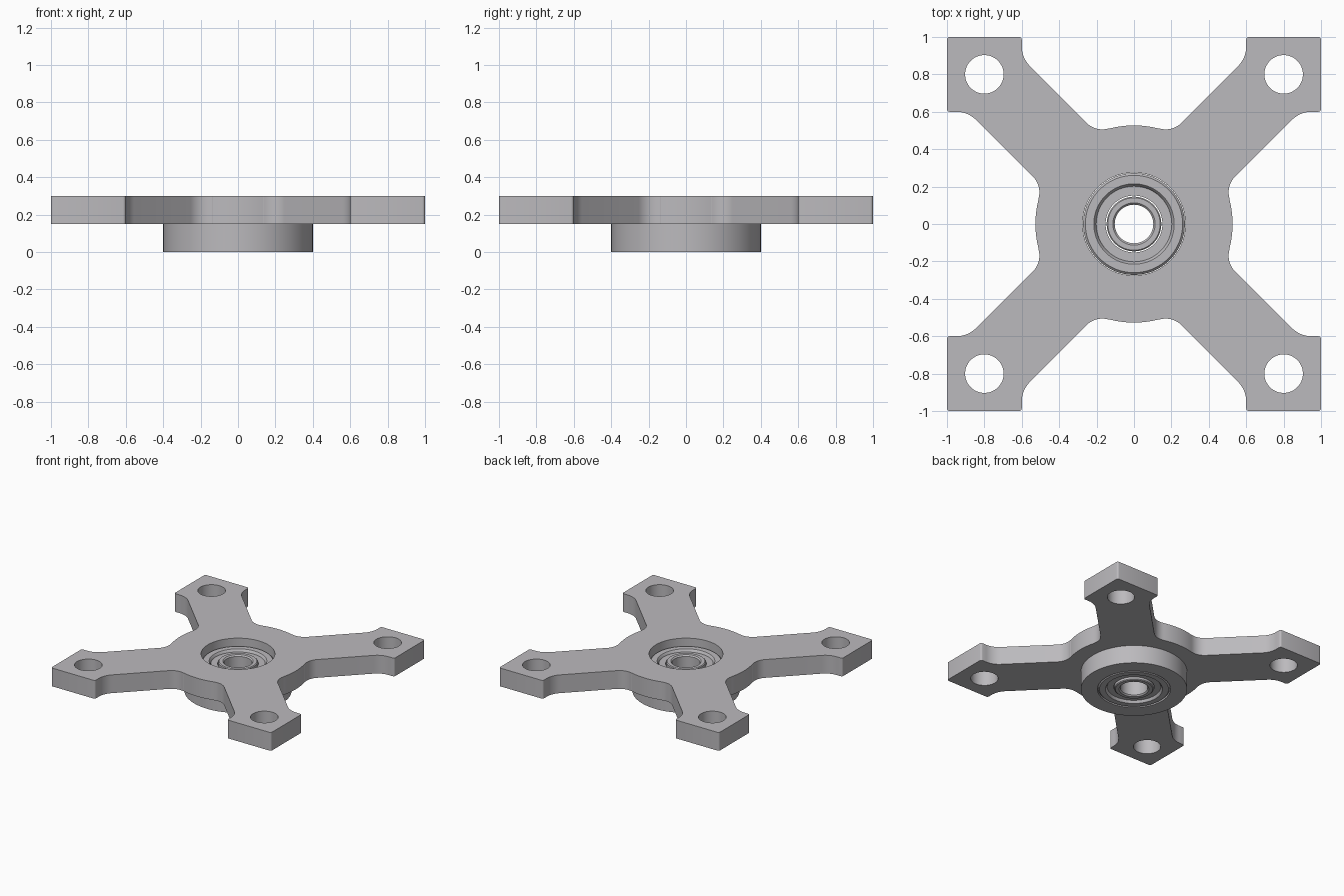
import bpy, bmesh
from math import sin, cos, radians, pi

cube = bpy.data.objects.get("Cube")
if cube:
    bpy.data.objects.remove(cube, do_unlink=True)

TOP, MID, BORE = 0.3, 0.15, 0.275

mat = bpy.data.materials.new("light grey")
mat.use_nodes = True
GREY = (0.5, 0.49, 0.51, 1)
mat.diffuse_color = GREY
mat.node_tree.nodes["Principled BSDF"].inputs["Base Color"].default_value = GREY


def arc(cx, cy, r, a0, a1, n):
    angles = [radians(a0 + (a1 - a0) * i / n) for i in range(n + 1)]
    return [(cx + r * cos(a), cy + r * sin(a)) for a in angles]


def finish(obj):
    obj.data.materials.append(mat)
    bpy.ops.object.select_all(action='DESELECT')
    obj.select_set(True)
    bpy.context.view_layer.objects.active = obj
    bpy.ops.object.shade_smooth_by_angle(angle=radians(30))


def add_object(name, bm):
    bmesh.ops.remove_doubles(bm, verts=bm.verts, dist=0.0001)
    bmesh.ops.recalc_face_normals(bm, faces=bm.faces)
    mesh = bpy.data.meshes.new(name)
    bm.to_mesh(mesh)
    bm.free()
    obj = bpy.data.objects.new(name, mesh)
    bpy.context.collection.objects.link(obj)
    finish(obj)


def plate(name, outlines, z0, z1):
    """Extrude an outline with holes between two heights."""
    curve = bpy.data.curves.new(name + "_outline", 'CURVE')
    curve.dimensions = '2D'
    curve.fill_mode = 'BOTH'
    curve.extrude = (z1 - z0) / 2
    for pts in outlines:
        spline = curve.splines.new('POLY')
        spline.points.add(len(pts) - 1)
        for p, (x, y) in zip(spline.points, pts):
            p.co = (x, y, 0, 1)
        spline.use_cyclic_u = True
    temp = bpy.data.objects.new(name + "_outline", curve)
    bpy.context.collection.objects.link(temp)
    bpy.context.view_layer.update()
    mesh = bpy.data.meshes.new_from_object(
        temp.evaluated_get(bpy.context.evaluated_depsgraph_get()))
    bm = bmesh.new()
    bm.from_mesh(mesh)
    bpy.data.objects.remove(temp)
    bpy.data.curves.remove(curve)
    bpy.data.meshes.remove(mesh)
    bmesh.ops.translate(bm, verts=bm.verts, vec=(0, 0, (z0 + z1) / 2))
    add_object(name, bm)


def lathe(name, profile, steps=96):
    """Spin a closed (radius, height) profile round the z axis."""
    bm = bmesh.new()
    verts = [bm.verts.new((r, 0, z)) for r, z in profile]
    edges = [bm.edges.new((verts[i - 1], verts[i])) for i in range(len(verts))]
    bmesh.ops.spin(bm, geom=verts + edges, cent=(0, 0, 0), axis=(0, 0, 1),
                   angle=2 * pi, steps=steps)
    add_object(name, bm)


def circle(cx, cy, r, n):
    return arc(cx, cy, r, 0, 360, n)[:-1]


# Four-armed plate: an eighth of the outline, mirrored and turned
eighth = (arc(0, 0, 0.527, 90, 75, 8)
          + arc(0.17, 0.624, 0.118, -105, -45, 12)
          + arc(0.45, 0.95, 0.15, -45, 0, 10)
          + arc(0.615, 0.985, 0.015, 180, 90, 4)
          + arc(0.985, 0.985, 0.015, 90, 45, 2))
quarter = eighth + [(y, x) for x, y in reversed(eighth)][1:-1]
outline = []
for k in range(4):
    c, s = [(1, 0), (0, -1), (-1, 0), (0, 1)][k]
    outline += [(c * x - s * y, s * x + c * y) for x, y in quarter]
holes = [circle(sx * 0.8, sy * 0.8, 0.103, 48) for sx in (-1, 1) for sy in (-1, 1)]
plate("arm_plate", [outline, circle(0, 0, BORE, 96)] + holes, MID, TOP)

# Round boss under the plate
lathe("bearing_boss", [(BORE, 0), (0.4, 0), (0.4, MID), (BORE, MID)])

# Bearing: top half of each ring section, mirrored about its middle
BOTTOM, HEIGHT = 0.0, 0.24


def ring(name, half):
    lathe(name, [(r, BOTTOM + HEIGHT - d) for r, d in half]
          + [(r, BOTTOM + d) for r, d in reversed(half)])


ring("bearing_outer_ring", [(0.2, 0.03), (0.205, 0.012), (0.215, 0), (0.26, 0), (0.272, 0.012)])
ring("bearing_shield", [(0.152, 0.02), (0.202, 0.02)])
ring("bearing_inner_ring", [(0.103, 0.01), (0.113, 0), (0.14, 0), (0.146, 0.006), (0.146, 0.03)])
